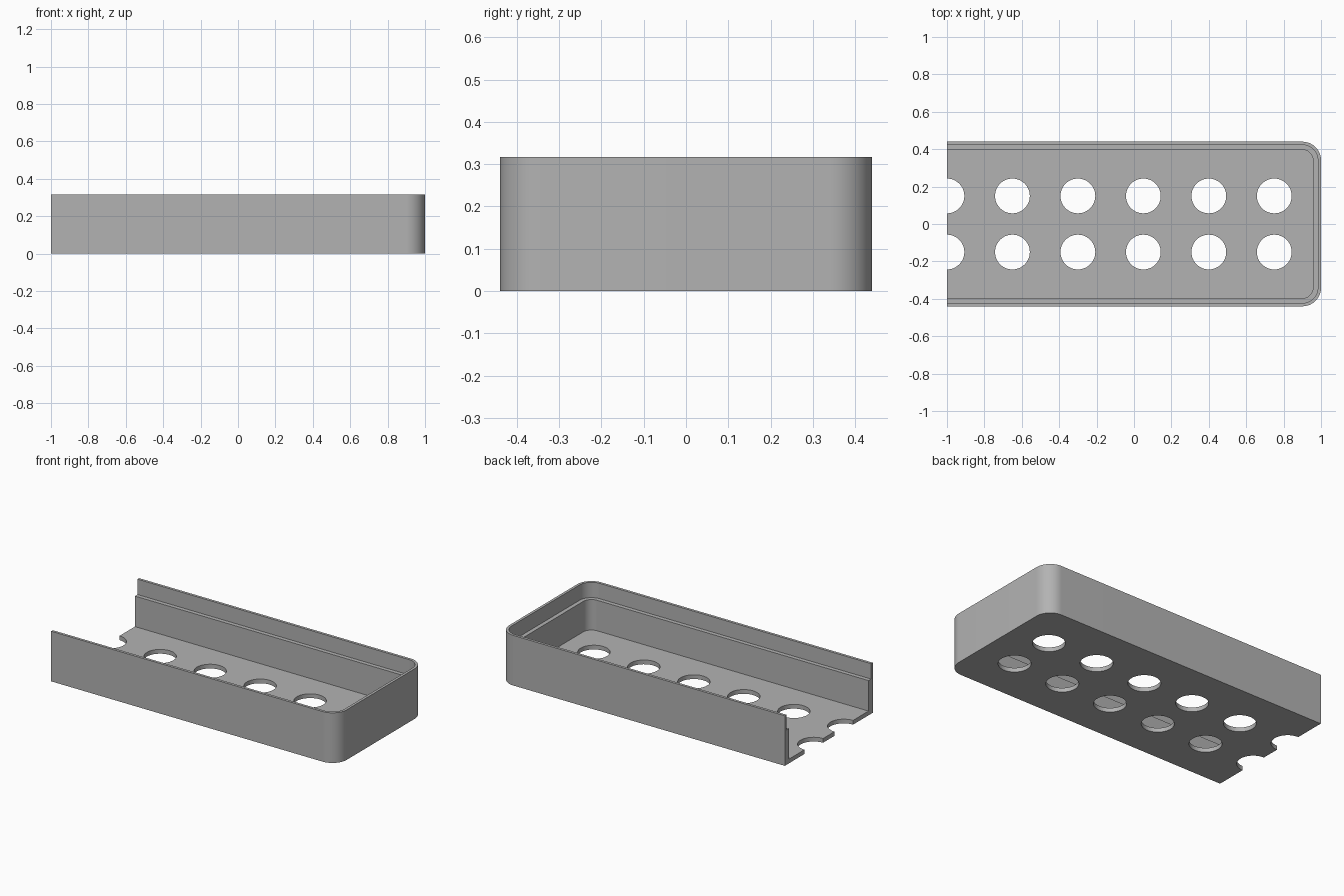
import bpy, bmesh
from math import sin, cos, pi

cube = bpy.data.objects.get("Cube")
if cube:
    bpy.data.objects.remove(cube, do_unlink=True)

HALF_WIDTH, HEIGHT, RADIUS = 0.44, 0.317, 0.1
LIP, WALL = 0.017, 0.043          # wall thickness above and below the ledge
LEDGE_Z, FLOOR_Z = 0.22, 0.027
HOLE_RADIUS = 0.093

grey = bpy.data.materials.new("light grey")
grey.use_nodes = True
colour = (0.45, 0.45, 0.45, 1)
grey.diffuse_color = colour
grey.node_tree.nodes["Principled BSDF"].inputs["Base Color"].default_value = colour


def prism(name, outline, z0, z1):
    """Extrude a flat outline from z0 up to z1."""
    bm = bmesh.new()
    face = bm.faces.new([bm.verts.new((x, y, z0)) for x, y in outline])
    top = bmesh.ops.extrude_face_region(bm, geom=[face])["geom"]
    for v in top:
        if isinstance(v, bmesh.types.BMVert):
            v.co.z = z1
    bmesh.ops.recalc_face_normals(bm, faces=bm.faces)
    mesh = bpy.data.meshes.new(name)
    bm.to_mesh(mesh)
    bm.free()
    mesh.materials.append(grey)
    obj = bpy.data.objects.new(name, mesh)
    bpy.context.collection.objects.link(obj)
    return obj


def tray_outline(inset, left, steps=16):
    """Plan of the tray: square at the left end, rounded at the right."""
    r, w = RADIUS - inset, HALF_WIDTH - RADIUS
    arc = [pi / 2 * i / steps for i in range(steps + 1)]
    upper = [(1 - RADIUS + r * cos(a), w + r * sin(a)) for a in arc]
    lower = [(x, -y) for x, y in reversed(upper)]
    return lower + upper + [(left, w + r), (left, -w - r)]


def circle(cx, cy, r, steps=48):
    return [(cx + r * cos(2 * pi * i / steps), cy + r * sin(2 * pi * i / steps))
            for i in range(steps)]


# Outer block, then the main cavity, the wider lip recess and the floor holes
tray = prism("tray", tray_outline(0, -1), 0, HEIGHT)
cutters = [prism("cavity_cutter", tray_outline(WALL, -1.2), FLOOR_Z, HEIGHT + 0.1),
           prism("lip_cutter", tray_outline(LIP, -1.2), LEDGE_Z, HEIGHT + 0.1)]
for column in range(6):
    for y in (-0.15, 0.15):
        cutters.append(prism("hole_cutter", circle(-1 + 0.35 * column, y, HOLE_RADIUS),
                             -0.1, FLOOR_Z + 0.05))

bpy.ops.object.select_all(action="DESELECT")
bpy.context.view_layer.objects.active = tray
tray.select_set(True)
for cutter in cutters:
    cut = tray.modifiers.new("cut", "BOOLEAN")
    cut.operation, cut.solver, cut.object = "DIFFERENCE", "EXACT", cutter
    bpy.ops.object.modifier_apply(modifier=cut.name)
    bpy.data.objects.remove(cutter, do_unlink=True)

bpy.ops.object.shade_smooth_by_angle(angle=pi / 6)
